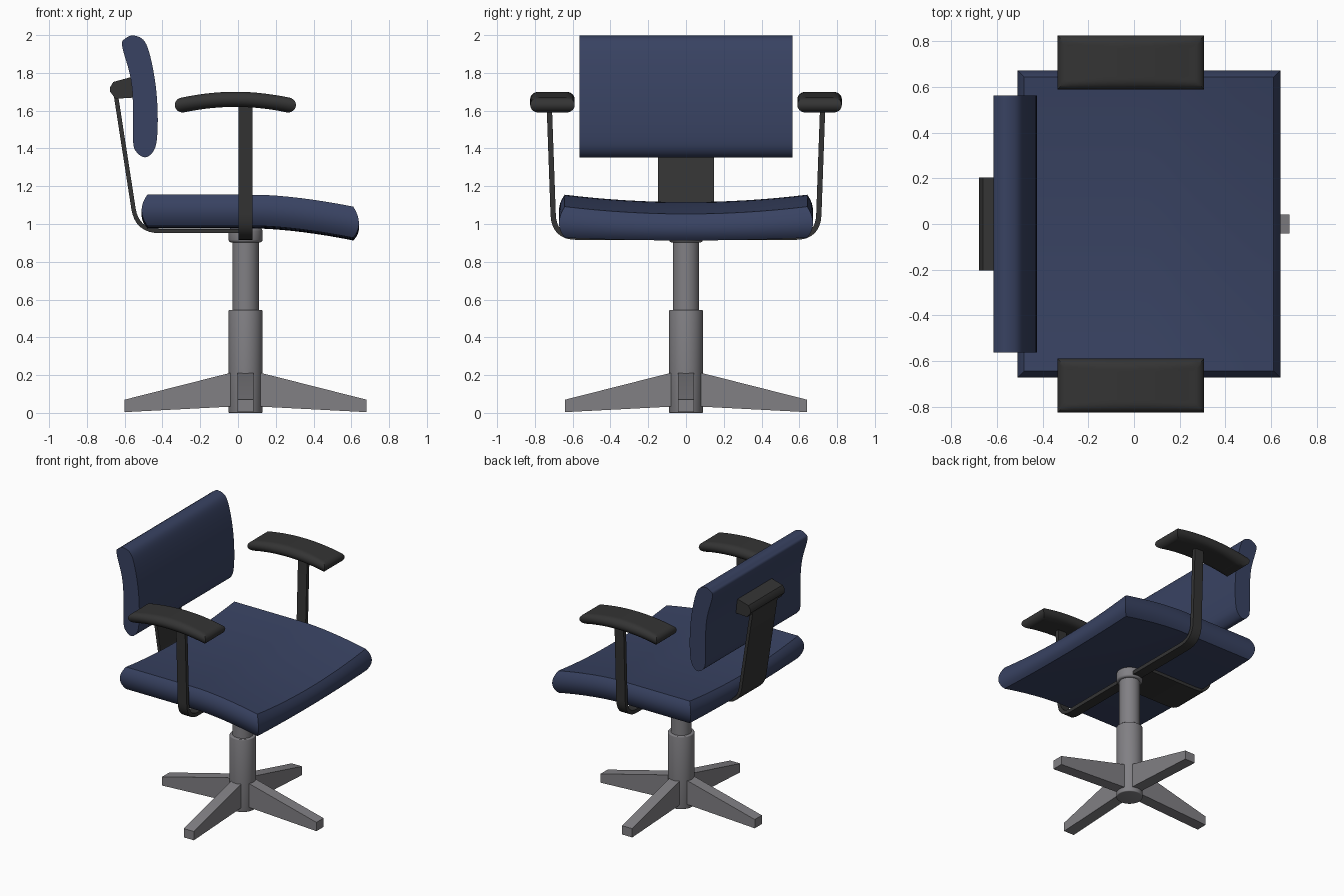
import bpy, bmesh, math
from mathutils import Vector

if "Cube" in bpy.data.objects:
    bpy.data.objects.remove(bpy.data.objects["Cube"])


def material(name, rgb):
    m = bpy.data.materials.new(name)
    m.diffuse_color = (*rgb, 1)
    m.use_nodes = True
    m.node_tree.nodes["Principled BSDF"].inputs["Base Color"].default_value = m.diffuse_color
    return m


BLUE = material("blue fabric", (0.040, 0.055, 0.122))
BLACK = material("black plastic", (0.034, 0.034, 0.034))
GREY = material("grey metal", (0.22, 0.215, 0.23))
CX = 0.04  # column axis


def finish(bm, name, mat, angle=35):
    bmesh.ops.recalc_face_normals(bm, faces=bm.faces)
    me = bpy.data.meshes.new(name)
    bm.to_mesh(me)
    bm.free()
    me.materials.append(mat)
    for p in me.polygons:
        p.use_smooth = True
    me.set_sharp_from_angle(angle=math.radians(angle))
    ob = bpy.data.objects.new(name, me)
    bpy.context.collection.objects.link(ob)
    return ob


def prism(name, pts, place, lo, hi, mat):
    """Extrude a closed 2D outline from lo to hi; place(a, b, t) gives xyz."""
    bm = bmesh.new()
    ends = [[bm.verts.new(place(a, b, t)) for a, b in pts] for t in (lo, hi)]
    n = len(pts)
    for i in range(n):
        j = (i + 1) % n
        bm.faces.new((ends[0][i], ends[0][j], ends[1][j], ends[1][i]))
    for e in ends:
        bm.faces.new(e)
    return finish(bm, name, mat)


def xz(a, b, t):
    return (a, t, b)


def yz(a, b, t):
    return (t, a, b)


def spline(pts, closed, steps=5):
    """Smooth curve through the points."""
    n, out = len(pts), []
    get = lambda i: Vector(pts[i % n] if closed else pts[max(0, min(n - 1, i))])
    for i in range(n if closed else n - 1):
        p0, p1, p2, p3 = (get(i + k) for k in (-1, 0, 1, 2))
        for s in range(steps):
            t = s / steps
            out.append(0.5 * (2 * p1 + (p2 - p0) * t + (2 * p0 - 5 * p1 + 4 * p2 - p3) * t * t
                              + (3 * p1 - p0 - 3 * p2 + p3) * t ** 3))
    return out if closed else out + [Vector(pts[-1])]


def fillet(a, corner, b, r, steps=8):
    """Rounded corner between two straight runs."""
    a, c, b = Vector(a), Vector(corner), Vector(b)
    p, q = c + (a - c).normalized() * r, c + (b - c).normalized() * r
    return [p * (1 - t) ** 2 + c * 2 * t * (1 - t) + q * t * t
            for t in (i / steps for i in range(steps + 1))]


def ribbon(path, th):
    """Outline of a strip of given thickness around a path."""
    left, right = [], []
    for i, p in enumerate(path):
        d = (path[min(i + 1, len(path) - 1)] - path[max(i - 1, 0)]).normalized()
        nrm = Vector((-d.y, d.x)) * th / 2
        left.append(p + nrm)
        right.append(p - nrm)
    return left + right[::-1]


def cushion(name, shape, mat, cuts=15, angle=35):
    """Subdivided cube; shape(u, v, w) maps -1..1 coordinates to xyz."""
    bm = bmesh.new()
    bmesh.ops.create_cube(bm, size=2)
    bmesh.ops.subdivide_edges(bm, edges=bm.edges[:], cuts=cuts, use_grid_fill=True)
    for v in bm.verts:
        v.co = shape(*v.co)
    return finish(bm, name, mat, angle)


def cylinder(name, r, z0, z1, bevel, mat):
    bm = bmesh.new()
    bmesh.ops.create_cone(bm, cap_ends=True, segments=40, radius1=r, radius2=r, depth=z1 - z0)
    rims = [e for e in bm.edges if abs(e.verts[0].co.z - e.verts[1].co.z) < 1e-5]
    if bevel:
        bmesh.ops.bevel(bm, geom=rims, offset=bevel, segments=3, affect='EDGES', profile=0.5)
    bmesh.ops.translate(bm, verts=bm.verts, vec=(CX, 0, (z0 + z1) / 2))
    return finish(bm, name, mat)


# Column
cylinder("column_lower", 0.09, 0.0, 0.545, 0.006, GREY)
cylinder("column_upper", 0.07, 0.5, 0.93, 0, GREY)
cylinder("column_collar", 0.09, 0.902, 0.978, 0.015, GREY)

# Four tapered base legs
leg = [(0.0, 0.035), (0.08, 0.033), (0.64, 0.004), (0.64, 0.07), (0.08, 0.212), (0.0, 0.212)]
for i in range(4):
    ob = prism(f"base_leg_{i + 1}", leg, xz, -0.042, 0.042, GREY)
    ob.rotation_euler.z = i * math.pi / 2
    ob.location.x = CX


# Seat: dished across, drooping at the front edge
def seat_shape(u, v, w):
    inset = 0.03 * w * w
    x = 0.065 + u * (0.575 - inset)
    y = v * (0.672 - inset)
    z = 1.046 + 0.07 * w + (0.0265 + 0.0125 * w) * v * v
    z -= 0.065 * (max(0, x - 0.1) / 0.52) ** 1.6
    return (x, y, z)


cushion("seat", seat_shape, BLUE)

# Backrest
back = [(-0.614, 1.945), (-0.595, 1.983), (-0.555, 1.998), (-0.50, 1.974), (-0.466, 1.894),
        (-0.436, 1.735), (-0.425, 1.577), (-0.43, 1.444), (-0.45, 1.382), (-0.492, 1.353),
        (-0.538, 1.382), (-0.556, 1.444), (-0.557, 1.656), (-0.572, 1.79)]
prism("backrest", spline(back, True), xz, -0.563, 0.563, BLUE)

# Backrest bracket and bent strap
head = [(-0.648, 1.663), (-0.677, 1.70), (-0.677, 1.725), (-0.66, 1.752), (-0.54, 1.785), (-0.54, 1.67)]
prism("back_bracket", head, xz, -0.203, 0.203, BLACK)
top, corner, end = (-0.646, 1.68), (-0.535, 0.963), (CX, 0.963)
path = [Vector(top)] + fillet(top, corner, end, 0.12) + [Vector(end)]
prism("back_strap", ribbon(path, 0.023), xz, -0.147, 0.147, BLACK)

# Armrest bar: one U-shaped strip under the seat
top, corner, end = (0.724, 1.63), (0.699, 0.93), (0.0, 0.93)
half = [Vector(top)] + fillet(top, corner, end, 0.12)
path = half + [Vector((-p.x, p.y)) for p in reversed(half)]
prism("armrest_bar", ribbon(path, 0.028), yz, 0.002, 0.077, BLACK)

# Arm pads
for side, label in ((1, "left"), (-1, "right")):
    def pad_shape(u, v, w, side=side):
        a = w * math.pi / 2
        inset = 0.045 * (1 - math.cos(a))
        x = -0.014 + u * (0.321 - inset)
        y = side * 0.707 + v * (0.118 - inset)
        z = 1.66 + 0.04 * math.sin(a) - 0.03 * (u * u)
        return (x, y, z)
    cushion(f"arm_pad_{label}", pad_shape, BLACK, 13)
